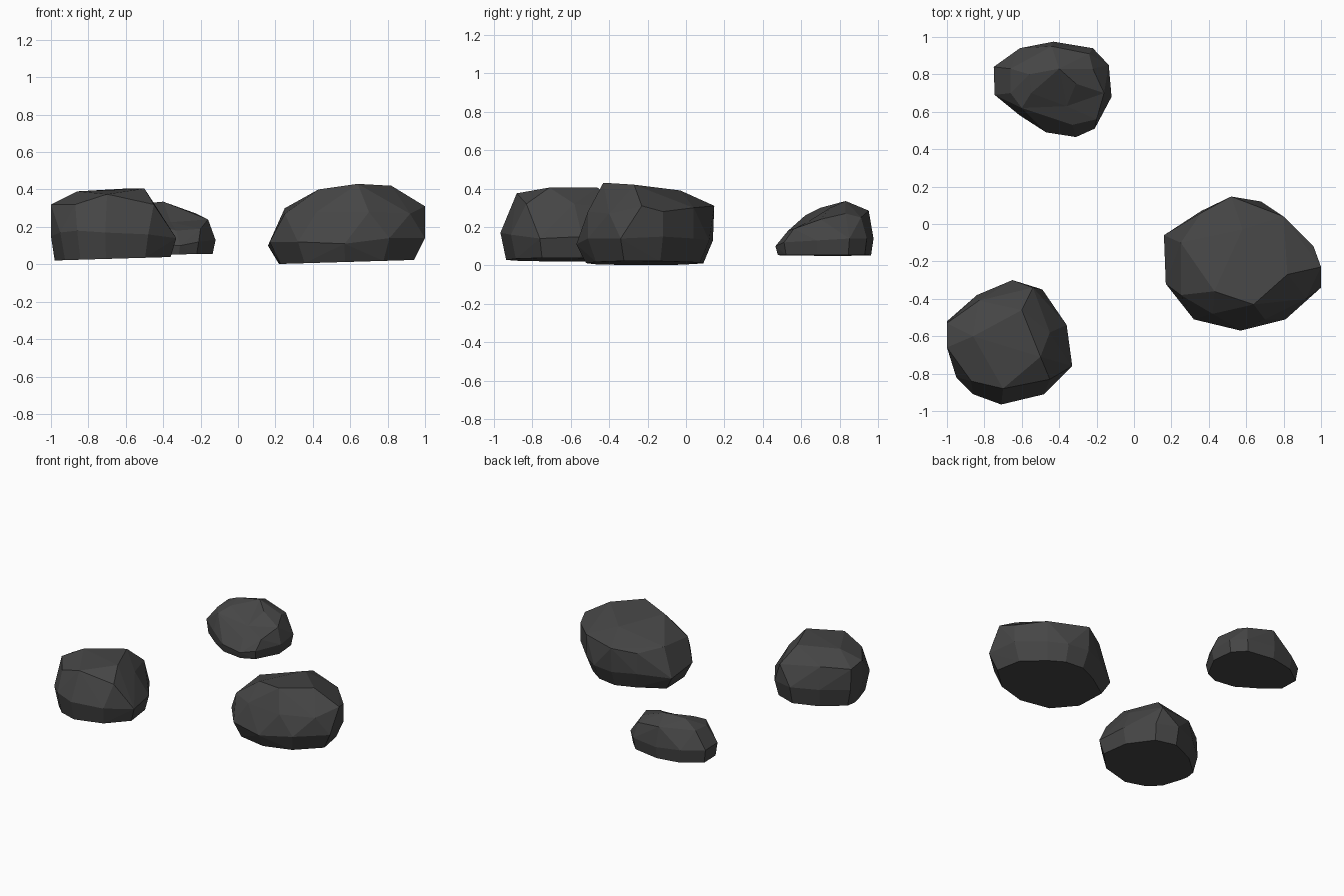
import bpy, bmesh, math
from mathutils import Vector

mat = bpy.data.materials.new("dark_stone")
mat.diffuse_color = (0.06, 0.06, 0.06, 1)


def rock(name, girth, crown, base_scale, z_left, z_right, dents=()):
    """Faceted boulder: hull of a widest ring, crown points and a shrunken flat base."""
    xs = [p[0] for p in girth]
    ys = [p[1] for p in girth]
    x0, x1 = min(xs), max(xs)
    cx, cy = (x0 + x1) / 2, (min(ys) + max(ys)) / 2
    base = []
    for x, y, _ in girth:
        bx, by = cx + (x - cx) * base_scale, cy + (y - cy) * base_scale
        base.append((bx, by, z_left + (z_right - z_left) * (bx - x0) / (x1 - x0)))
    bm = bmesh.new()
    for p in girth + crown + base:
        bm.verts.new(p)
    res = bmesh.ops.convex_hull(bm, input=bm.verts)
    junk = {v for v in res["geom_interior"] + res["geom_unused"]
            if isinstance(v, bmesh.types.BMVert)}
    bmesh.ops.delete(bm, geom=list(junk), context='VERTS')
    # sink chosen corners to form hollows
    for point, depth in dents:
        v = min(bm.verts, key=lambda v: (v.co - Vector(point)).length)
        v.co.z -= depth
    bmesh.ops.dissolve_limit(bm, angle_limit=math.radians(2),
                             verts=bm.verts, edges=bm.edges)
    bmesh.ops.recalc_face_normals(bm, faces=bm.faces)
    me = bpy.data.meshes.new(name)
    bm.to_mesh(me)
    bm.free()
    me.materials.append(mat)
    bpy.context.collection.objects.link(bpy.data.objects.new(name, me))


# large boulder on the right
rock("large_rock",
     [(.16, -.06, .10), (.17, -.32, .12), (.32, -.51, .12), (.57, -.57, .11),
      (.81, -.51, .14), (1, -.34, .14), (.96, -.12, .15), (.80, .04, .14),
      (.68, .12, .13), (.52, .14, .13), (.36, .07, .13)],
     [(.25, -.10, .30), (.25, -.38, .27), (.43, -.36, .40), (.64, -.43, .43),
      (.82, -.27, .42), (1, -.23, .31), (.96, -.12, .28), (.80, .04, .30),
      (.52, .147, .31), (.58, -.03, .39), (.42, -.48, .28), (.70, -.51, .28),
      (.92, -.40, .27), (.36, .06, .28)],
     .86, 0, .025)

# medium boulder at front left
rock("medium_rock",
     [(-1, -.52, .15), (-1, -.66, .15), (-.95, -.82, .17), (-.86, -.91, .18),
      (-.71, -.965, .17), (-.48, -.91, .16), (-.33, -.76, .14), (-.36, -.54, .15),
      (-.49, -.35, .15), (-.65, -.30, .16), (-.84, -.38, .16)],
     [(-1, -.66, .32), (-1, -.53, .30), (-.86, -.60, .39), (-.70, -.88, .375),
      (-.87, -.84, .32), (-.50, -.71, .405), (-.60, -.46, .405), (-.45, -.83, .32),
      (-.45, -.58, .32), (-.54, -.34, .29), (-.83, -.41, .32),
      (-.98, -.60, .02)],
     .91, .02, .04)

# small boulder at the back, with a hollow on its front slope
rock("small_rock",
     [(-.75, .84, .15), (-.745, .69, .15), (-.61, .58, .14), (-.47, .49, .11),
      (-.31, .465, .10), (-.21, .51, .12), (-.12, .68, .13), (-.135, .85, .14),
      (-.22, .94, .14), (-.43, .975, .14), (-.61, .94, .15)],
     [(-.40, .83, .335), (-.56, .80, .32), (-.31, .75, .30), (-.55, .70, .30),
      (-.60, .62, .26), (-.66, .70, .26), (-.66, .83, .27), (-.36, .63, .285),
      (-.22, .83, .27), (-.16, .70, .24), (-.20, .56, .19), (-.44, .95, .285),
      (-.24, .91, .25), (-.33, .53, .18)],
     .95, .05, .055, dents=[((-.36, .63, .285), .06)])
